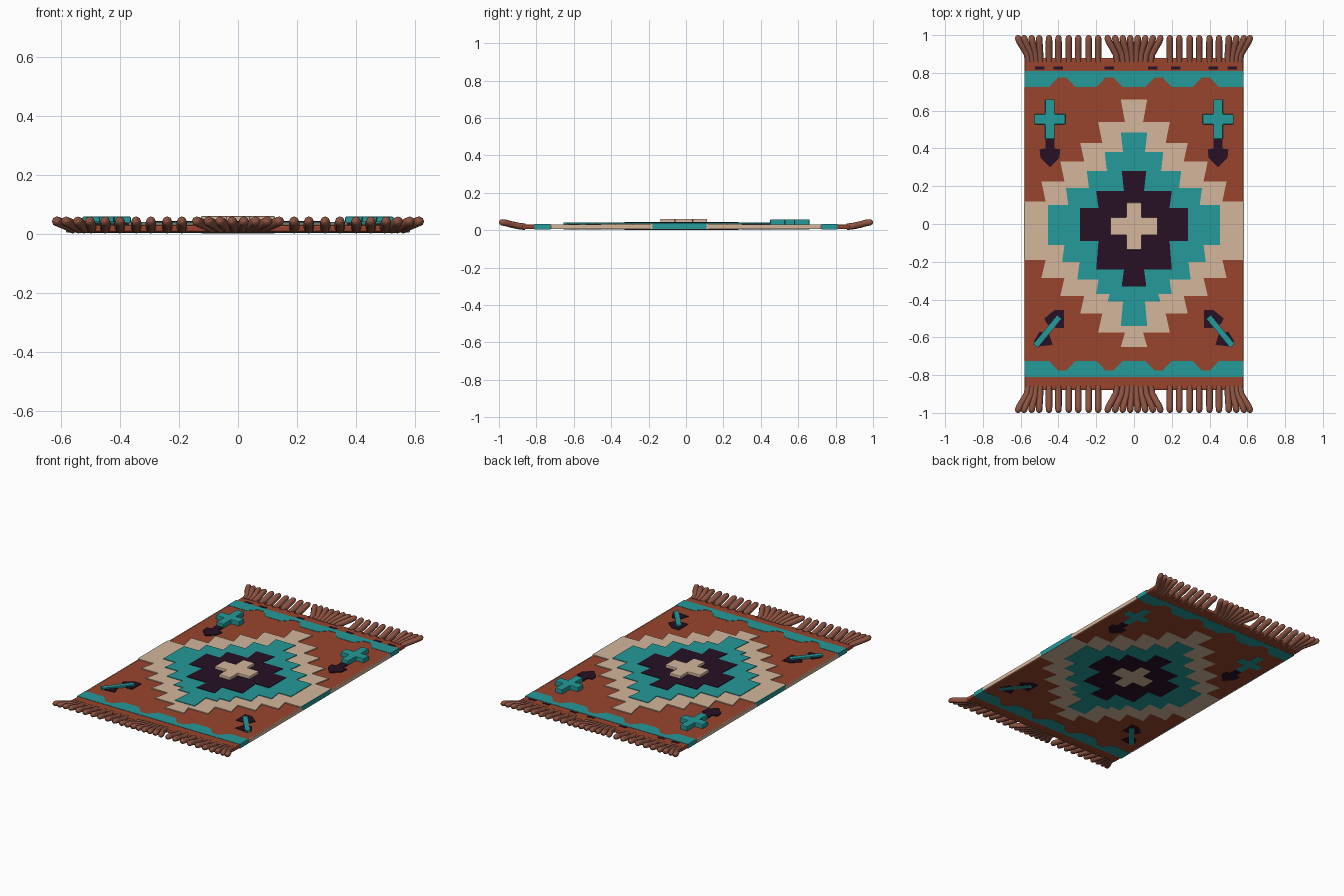
import bpy, bmesh, math

if "Cube" in bpy.data.objects:
    bpy.data.objects.remove(bpy.data.objects["Cube"])


def material(name, rgb):
    m = bpy.data.materials.new(name)
    m.diffuse_color = (*rgb, 1)
    m.use_nodes = True
    m.node_tree.nodes["Principled BSDF"].inputs["Base Color"].default_value = m.diffuse_color
    return m


RUST = material("rust red", (0.32, 0.060, 0.026))
CREAM = material("cream", (0.66, 0.47, 0.33))
TEAL = material("teal", (0.018, 0.32, 0.32))
DARK = material("dark plum", (0.020, 0.005, 0.018))
YARN = material("fringe brown", (0.28, 0.090, 0.056))


def prism(name, outline, z0, z1, mat):
    """Extrude a flat outline from z0 to z1."""
    bm = bmesh.new()
    low = bm.faces.new([bm.verts.new((x, y, z0)) for x, y in outline])
    out = bmesh.ops.extrude_face_region(bm, geom=[low], use_keep_orig=True)
    for v in out["geom"]:
        if isinstance(v, bmesh.types.BMVert):
            v.co.z = z1
    bmesh.ops.recalc_face_normals(bm, faces=bm.faces)
    me = bpy.data.meshes.new(name)
    bm.to_mesh(me)
    bm.free()
    me.materials.append(mat)
    ob = bpy.data.objects.new(name, me)
    bpy.context.collection.objects.link(ob)
    return ob


def rect(x0, x1, y0, y1):
    return [(x0, y0), (x1, y0), (x1, y1), (x0, y1)]


def bevel(ob, width, segments=2):
    b = ob.modifiers.new("bevel", "BEVEL")
    b.width, b.segments = width, segments


def stepped(upper, lower, slant):
    """Stepped diamond: upper = (half width, top), lower = (half width, bottom)."""
    half = []
    for i, (x, y) in enumerate(upper):
        half.append((x, y))
        if i + 1 < len(upper):
            half.append((x - slant, upper[i + 1][1]))
    for i, (x, y) in enumerate(lower):
        if i:
            half.append((x - slant, lower[i - 1][1]))
        half.append((x, y))
    return half + [(-x, y) for x, y in reversed(half)]


def cross(cx, cy, w, h, t, u):
    """Plus sign: half width w, half height h, half thicknesses t and u."""
    q = [(t, h), (t, u), (w, u), (w, -u), (t, -u), (t, -h)]
    q += [(-x, y) for x, y in reversed(q)]
    return [(cx + x, cy + y) for x, y in q]


# Woven base
base = prism("rug_base", rect(-0.58, 0.58, -0.88, 0.88), 0.005, 0.030, RUST)
bevel(base, 0.008)

# Nested stepped diamonds, visible on both faces of the rug
prism("cream_diamond", stepped(
    [(0.07, 0.66), (0.19, 0.54), (0.285, 0.43), (0.39, 0.33), (0.49, 0.225), (0.581, 0.12)],
    [(0.581, -0.19), (0.49, -0.285), (0.39, -0.38), (0.285, -0.475), (0.19, -0.575), (0.07, -0.65)],
    0.022), 0.004, 0.036, CREAM)
prism("teal_diamond", stepped(
    [(0.07, 0.485), (0.155, 0.38), (0.25, 0.28), (0.36, 0.19), (0.455, 0.10)],
    [(0.455, -0.11), (0.38, -0.20), (0.30, -0.295), (0.20, -0.37), (0.14, -0.41), (0.07, -0.54)],
    0.012), 0.003, 0.040, TEAL)
prism("dark_diamond", stepped(
    [(0.065, 0.28), (0.20, 0.175), (0.285, 0.085)],
    [(0.285, -0.09), (0.20, -0.24), (0.065, -0.33)], 0.012), 0.002, 0.043, DARK)
bevel(prism("center_cross", cross(0, -0.012, 0.125, 0.125, 0.04, 0.047), 0.0, 0.060, CREAM), 0.004)

for s, end in ((-1, "front"), (1, "back")):
    # Teal end band with notched inner edge
    pts = [(-0.581, 0.81), (-0.581, 0.725)]
    for c in (-0.38, -0.13, 0.13, 0.38):
        pts += [(c - 0.07, 0.725), (c - 0.022, 0.775), (c + 0.022, 0.775), (c + 0.07, 0.725)]
    pts += [(0.581, 0.725), (0.581, 0.81)]
    prism(end + "_band", [(x, s * y) for x, y in pts], 0.004, 0.032, TEAL)

# Small dark stitches beside the back band
for x in (-0.5, -0.40, -0.13, 0.1, 0.22, 0.42, 0.52):
    prism("back_stitch", rect(x - 0.025, x + 0.025, 0.817, 0.833), 0.029, 0.0315, DARK)

for s, side in ((-1, "left"), (1, "right")):
    # Coloured selvedge along the long edges
    for y0, y1, z1, mat in ((-0.72, -0.18, 0.029, CREAM), (-0.18, 0.11, 0.036, TEAL),
                            (0.11, 0.72, 0.029, CREAM)):
        prism(side + "_selvedge", rect(*sorted((s * 0.578, s * 0.583)), y0, y1), 0.0055, z1, mat)
    # Back motif: raised cross with a dark arrow
    cx = s * 0.445
    bevel(prism(side + "_back_cross", cross(cx, 0.555, 0.082, 0.105, 0.025, 0.027),
                0.003, 0.058, TEAL), 0.004)
    arrow = [(-0.024, 0.455), (-0.024, 0.40), (-0.055, 0.395), (-0.05, 0.35), (0, 0.30),
             (0.05, 0.35), (0.055, 0.395), (0.024, 0.40), (0.024, 0.455)]
    prism(side + "_back_arrow", [(cx + x, y) for x, y in arrow], 0.0035, 0.036, DARK)
    # Front motif: diagonal bar over two dark patches
    head = [(0.37, -0.455), (0.42, -0.455), (0.475, -0.50), (0.46, -0.53), (0.41, -0.55), (0.37, -0.55)]
    tail = [(0.50, -0.57), (0.45, -0.58), (0.43, -0.64), (0.52, -0.65), (0.53, -0.62)]
    bar = [(0.383, -0.502), (0.407, -0.482), (0.533, -0.635), (0.509, -0.655)]
    for part, outline, z0, z1, mat in (("head", head, 0.004, 0.034, DARK),
                                       ("tail", tail, 0.004, 0.034, DARK),
                                       ("bar", bar, 0.003, 0.042, TEAL)):
        prism(f"{side}_front_{part}", [(s * x, y) for x, y in outline], z0, z1, mat)

# Fringe strands: (root x, tip x), mirrored to both halves
strands = [(0.012, 0.02), (0.035, 0.06), (0.06, 0.10), (0.09, 0.14)]
strands += [(x, x) for x in (0.19, 0.24, 0.295, 0.345, 0.40, 0.45)]
strands += [(0.497, 0.502), (0.52, 0.542), (0.54, 0.582), (0.56, 0.614)]
profile = [(0.86, 0.018, 0, 1), (0.90, 0.023, 0.12, 1), (0.935, 0.031, 0.5, 1), (0.965, 0.039, 0.85, 1),
           (0.985, 0.042, 1, 0.95), (0.995, 0.043, 1, 0.7), (1.0, 0.0435, 1, 0.25)]
for s, end in ((-1, "front"), (1, "back")):
    cu = bpy.data.curves.new(end + "_fringe", "CURVE")
    cu.dimensions = "3D"
    cu.bevel_depth = 0.0175
    cu.bevel_resolution = 2
    cu.use_fill_caps = True
    for m in (-1, 1):
        for root, tip in strands:
            sp = cu.splines.new("POLY")
            sp.points.add(len(profile) - 1)
            for p, (y, z, t, r) in zip(sp.points, profile):
                p.co = (m * (root + (tip - root) * t), s * y, z, 1)
                p.radius = r
            sp.use_smooth = True
    cu.materials.append(YARN)
    bpy.context.collection.objects.link(bpy.data.objects.new(end + "_fringe", cu))
